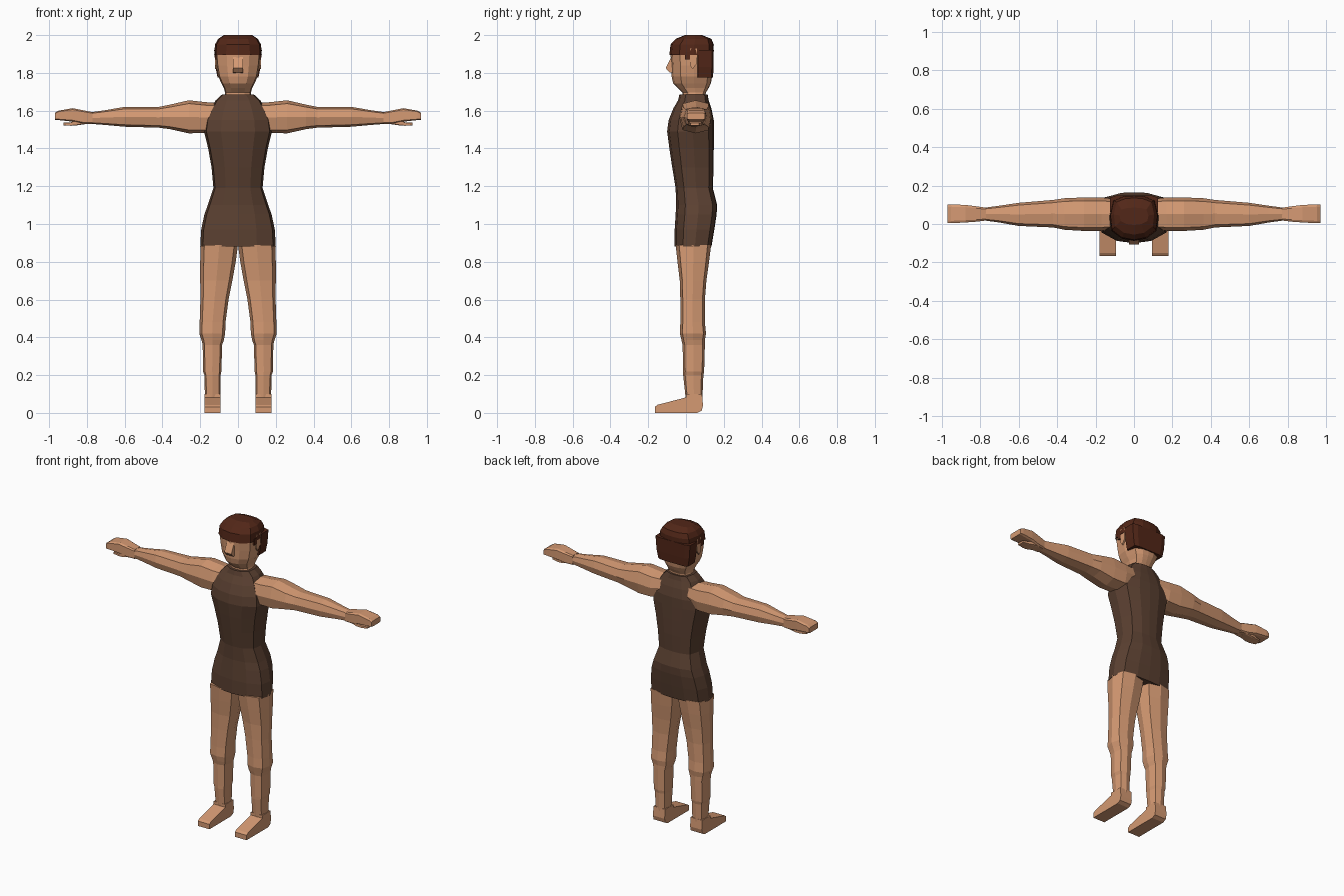
import bpy, bmesh
from mathutils import Vector


def material(name, rgb):
    m = bpy.data.materials.new(name)
    m.diffuse_color = (*rgb, 1)
    return m


SKIN = material("skin", (0.66, 0.32, 0.17))
CLOTH = material("cloth", (0.105, 0.052, 0.031))
HAIR = material("hair", (0.085, 0.02, 0.009))

# Unit cross-sections, listed once round
HALF_BODY = [(0, -1), (.5, -.9), (.93, -.55), (1, .1), (.86, .78), (.42, .97)]
BODY = HALF_BODY + [(0, 1)] + [(-x, y) for x, y in HALF_BODY[:0:-1]]
OCT = [(0, -1), (.8, -.8), (1, 0), (.8, .8), (0, 1), (-.8, .8), (-1, 0), (-.8, -.8)]
BOX = [(.75, -1), (1, -.8), (1, .8), (.75, 1), (-.75, 1), (-1, .8), (-1, -.8), (-.75, -1)]


def finish(name, bm, mat, mirror):
    bmesh.ops.recalc_face_normals(bm, faces=bm.faces)
    me = bpy.data.meshes.new(name)
    bm.to_mesh(me)
    bm.free()
    me.materials.append(mat)
    ob = bpy.data.objects.new(name, me)
    bpy.context.collection.objects.link(ob)
    if mirror:
        ob.modifiers.new("mirror", 'MIRROR').use_mirror_merge = False
    return ob


def loft(name, rings, section, mat, axis='Z', mirror=False):
    """Skin rings (t, a0, a1, b0, b1): a,b = x,y along Z, or y,z along X."""
    bm = bmesh.new()
    loops = []
    for t, a0, a1, b0, b1 in rings:
        loop = []
        for u, v in section:
            a = (a0 + a1) / 2 + u * (a1 - a0) / 2
            b = (b0 + b1) / 2 + v * (b1 - b0) / 2
            loop.append(bm.verts.new((a, b, t) if axis == 'Z' else (t, a, b)))
        loops.append(loop)
    n = len(section)
    for lo, hi in zip(loops, loops[1:]):
        for i in range(n):
            j = (i + 1) % n
            bm.faces.new((lo[i], lo[j], hi[j], hi[i]))
    bm.faces.new(loops[0])
    bm.faces.new(loops[-1])
    return finish(name, bm, mat, mirror)


def extrude(name, profile, x0, x1, mat, mirror=False):
    """Side profile of (y, z) points pulled across x."""
    bm = bmesh.new()
    face = bm.faces.new([bm.verts.new((x0, y, z)) for y, z in profile])
    res = bmesh.ops.extrude_face_region(bm, geom=[face])
    verts = [g for g in res["geom"] if isinstance(g, bmesh.types.BMVert)]
    bmesh.ops.translate(bm, verts=verts, vec=Vector((x1 - x0, 0, 0)))
    return finish(name, bm, mat, mirror)


def sym(rings):
    return [(z, -w, w, y0, y1) for z, w, y0, y1 in rings]


# Clothed torso
loft("torso", sym([
    (.88, .20, -.06, .135), (.97, .195, -.06, .15), (1.05, .178, -.055, .162),
    (1.10, .16, -.052, .165), (1.19, .13, -.055, .142), (1.30, .14, -.073, .146),
    (1.40, .158, -.088, .147), (1.49, .18, -.10, .147), (1.55, .172, -.092, .147),
    (1.61, .145, -.068, .135), (1.655, .118, -.042, .12), (1.685, .085, -.035, .115),
]), BODY, CLOTH)

# Neck and head
loft("head", sym([
    (1.66, .075, -.02, .10), (1.695, .068, -.018, .105), (1.72, .075, -.045, .12),
    (1.745, .088, -.068, .132), (1.78, .104, -.076, .138), (1.84, .115, -.078, .138),
    (1.90, .120, -.082, .138), (1.96, .10, -.06, .12),
]), BODY, SKIN)
extrude("nose", [(-.07, 1.80), (-.088, 1.803), (-.107, 1.825), (-.078, 1.885)],
        -.026, .026, SKIN)
extrude("ear", [(.02, 1.84), (.035, 1.82), (.058, 1.85), (.058, 1.93), (.02, 1.93)],
        .09, .122, SKIN, True)

# Hair: cap and lower back piece
loft("hair_cap", sym([
    (1.895, .126, -.088, .146), (1.95, .122, -.082, .147),
    (1.98, .105, -.055, .135), (2.0, .075, -.005, .085),
]), BODY, HAIR)
loft("hair_back", sym([
    (1.775, .108, .055, .143), (1.83, .119, .055, .146), (1.92, .126, .055, .147),
]), BOX, HAIR)
extrude("sideburn", [(-.005, 1.87), (.022, 1.87), (.022, 1.91), (-.005, 1.91)],
        .09, .123, HAIR, True)

# Legs
loft("leg", [
    (.0801, .093, .175, -.002, .087), (.20, .092, .178, -.015, .092),
    (.22, .088, .185, -.015, .096), (.36, .084, .187, -.018, .10),
    (.385, .075, .193, -.024, .10), (.42, .068, .205, -.032, .106),
    (.48, .066, .203, -.03, .10), (.60, .050, .199, -.03, .10),
    (.70, .03, .20, -.033, .108), (.80, .012, .20, -.045, .122),
    (.89, .0, .198, -.055, .133),
], OCT, SKIN, mirror=True)

# Feet
foot = extrude("foot", [(-.165, 0), (-.165, .032), (-.15, .043), (0, .082), (.0, .10),
                        (.085, .10), (.09, .04), (.083, .012), (.06, 0)],
               .093, .178, SKIN, True)

# Arms
loft("arm", [
    (.10, -.03, .13, 1.51, 1.64), (.17, -.035, .138, 1.482, 1.645),
    (.26, -.036, .138, 1.48, 1.655), (.36, -.03, .134, 1.502, 1.632),
    (.42, -.018, .125, 1.51, 1.62), (.60, -.01, .11, 1.515, 1.62),
    (.70, .008, .095, 1.524, 1.603), (.775, .018, .085, 1.53, 1.592),
], OCT, SKIN, 'X', True)

# Hands
loft("hand", [
    (.77, .018, .085, 1.53, 1.592), (.82, .012, .092, 1.531, 1.602),
    (.875, .008, .099, 1.542, 1.613), (.95, .004, .102, 1.55, 1.60),
    (.97, .006, .10, 1.552, 1.588),
], BOX, SKIN, 'X', True)
loft("thumb", [
    (.80, .025, .08, 1.53, 1.56), (.855, .015, .085, 1.522, 1.552),
    (.885, .018, .08, 1.52, 1.538), (.925, .025, .07, 1.522, 1.536),
], BOX, SKIN, 'X', True)
